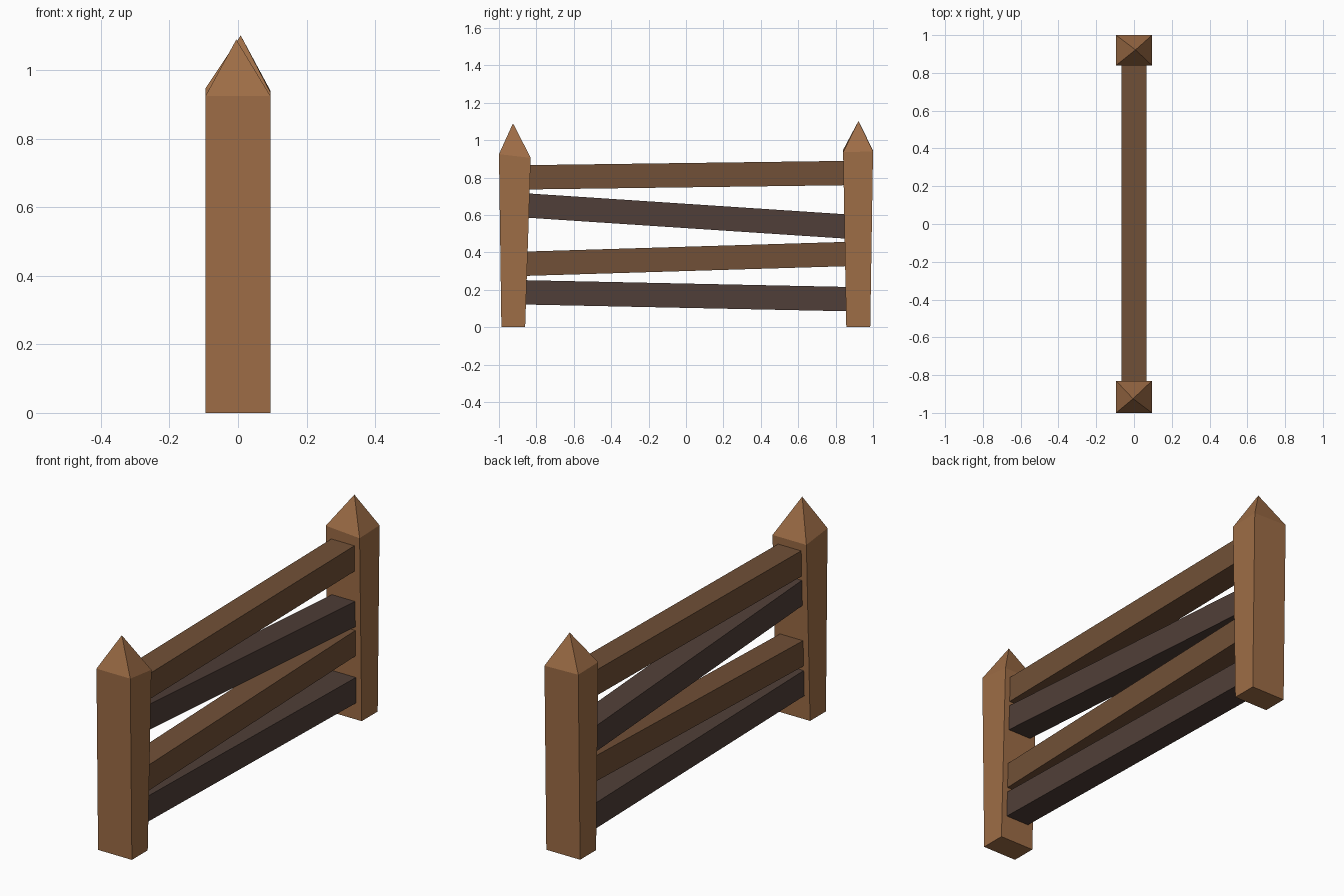
import bpy, bmesh
from mathutils import Vector

if "Cube" in bpy.data.objects:
    bpy.data.objects.remove(bpy.data.objects["Cube"])


def material(name, rgb):
    m = bpy.data.materials.new(name)
    lin = [(c / 255 / 12.92) if c / 255 <= 0.04045 else ((c / 255 + 0.055) / 1.055) ** 2.4 for c in rgb]
    m.diffuse_color = (*lin, 1)
    m.use_nodes = True
    m.node_tree.nodes["Principled BSDF"].inputs["Base Color"].default_value = m.diffuse_color
    return m


post_wood = material("post wood", (158, 109, 70))
rail_wood = material("brown rail wood", (113, 80, 55))
dark_wood = material("dark rail wood", (80, 63, 56))


def finish(name, bm, mat):
    bmesh.ops.recalc_face_normals(bm, faces=bm.faces[:])
    me = bpy.data.meshes.new(name)
    bm.to_mesh(me)
    bm.free()
    me.materials.append(mat)
    ob = bpy.data.objects.new(name, me)
    bpy.context.collection.objects.link(ob)


# Post: flared four-sided shaft with uneven shoulders and a pointed tip
def post(name, bottom_y, top_y, shoulder, apex, hw=0.095):
    bm = bmesh.new()
    sides = ((-1, 0), (1, 0), (1, 1), (-1, 1))
    low = [bm.verts.new((sx * hw, bottom_y[i], 0)) for sx, i in sides]
    top = [bm.verts.new((sx * hw, top_y[i], z)) for (sx, i), z in zip(sides, shoulder)]
    tip = bm.verts.new(apex)
    bm.faces.new(low)
    for a in range(4):
        b = (a + 1) % 4
        bm.faces.new((low[a], low[b], top[b], top[a]))
        bm.faces.new((top[a], top[b], tip))
    finish(name, bm, post_wood)


post("front_post", (-0.987, -0.86), (-1.0, -0.83), (0.925, 0.925, 0.905, 0.905), (-0.005, -0.925, 1.09))
post("back_post", (0.857, 0.985), (0.84, 1.0), (0.948, 0.935, 0.94, 0.945), (0.008, 0.922, 1.102))


# Rail: sloping square beam given by its centre height at each end
def rail(name, z_front, z_back, mat, y=0.86, h=0.065):
    bm = bmesh.new()
    bmesh.ops.create_cube(bm, size=2)
    for v in bm.verts:
        z = z_front if v.co.y < 0 else z_back
        v.co = Vector((v.co.x * h, v.co.y * y, z + v.co.z * h))
    finish(name, bm, mat)


rail("top_rail", 0.801, 0.824, rail_wood)
rail("upper_dark_rail", 0.651, 0.538, dark_wood)
rail("lower_rail", 0.339, 0.391, rail_wood)
rail("bottom_dark_rail", 0.186, 0.150, dark_wood)
